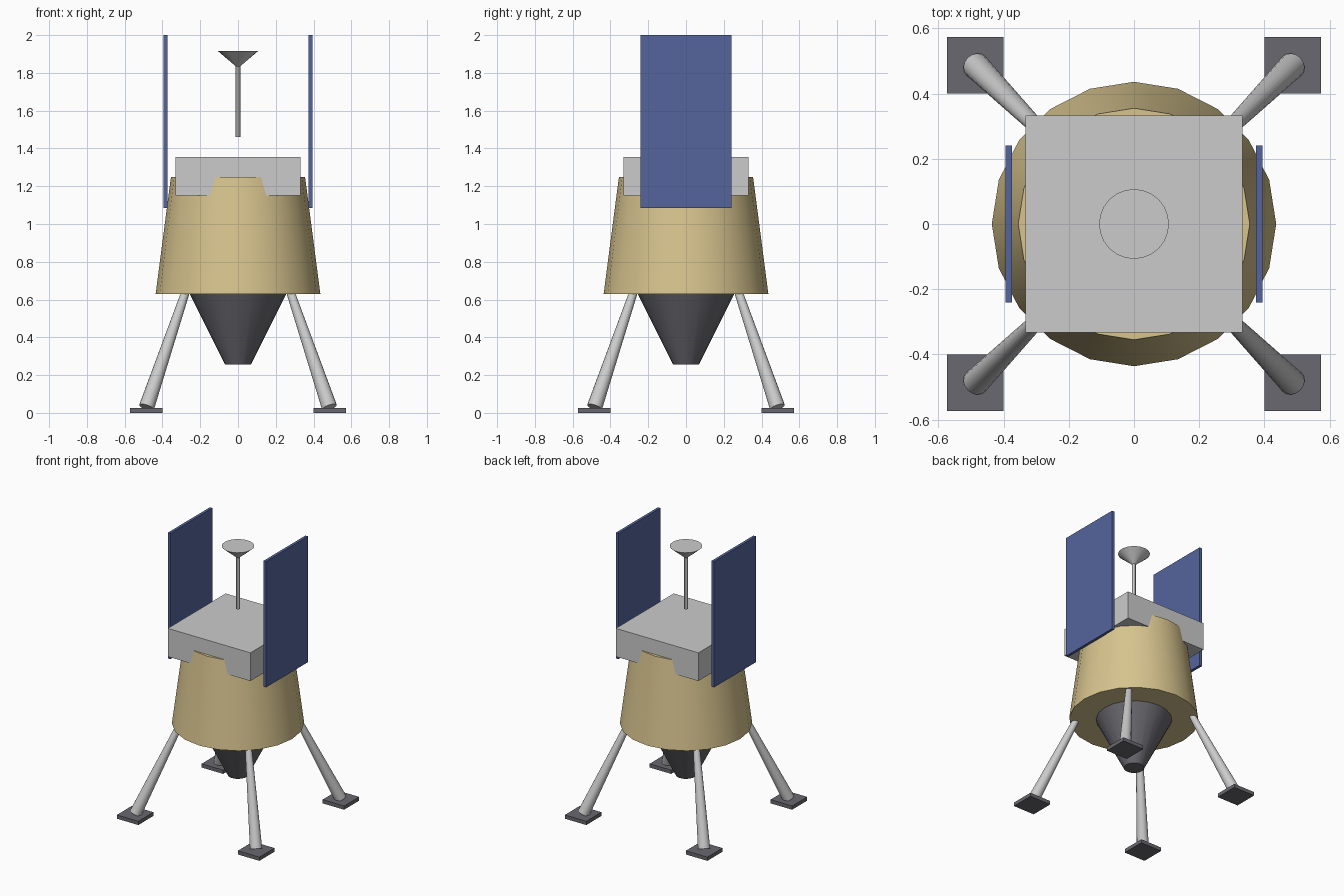
import bpy
from math import radians
from mathutils import Vector

if "Cube" in bpy.data.objects:
    bpy.data.objects.remove(bpy.data.objects["Cube"])


def material(name, rgb):
    m = bpy.data.materials.new(name)
    m.diffuse_color = (*rgb, 1)
    m.use_nodes = True
    m.node_tree.nodes["Principled BSDF"].inputs["Base Color"].default_value = m.diffuse_color
    return m


gold = material("gold_foil", (0.68, 0.55, 0.27))
blue = material("solar_blue", (0.09, 0.13, 0.34))
dark = material("dark_metal", (0.14, 0.14, 0.16))


def finish(name, mat):
    o = bpy.context.object
    o.name = o.data.name = name
    if mat:
        o.data.materials.append(mat)
    return o


def box(name, lo, hi, mat=None):
    lo, hi = Vector(lo), Vector(hi)
    bpy.ops.mesh.primitive_cube_add(size=1, location=(lo + hi) / 2)
    o = finish(name, mat)
    o.scale = hi - lo
    bpy.ops.object.transform_apply(location=False, rotation=False, scale=True)
    return o


def taper(name, a, b, r1, r2, sides, mat=None):
    """Capped cone from point a (radius r1) to point b (radius r2)."""
    a, b = Vector(a), Vector(b)
    d = b - a
    bpy.ops.mesh.primitive_cone_add(
        vertices=sides, radius1=r1, radius2=r2, depth=d.length,
        location=(a + b) / 2,
        rotation=Vector((0, 0, 1)).rotation_difference(d).to_euler())
    o = finish(name, mat)
    bpy.ops.object.shade_smooth_by_angle(angle=radians(30))
    return o


# Hull, equipment deck and engine nozzle
taper("hull", (0, 0, 0.63), (0, 0, 1.25), 0.436, 0.355, 20, gold)
box("equipment_deck", (-0.332, -0.332, 1.15), (0.332, 0.332, 1.355))
taper("engine_nozzle", (0, 0, 0.255), (0, 0, 0.635), 0.068, 0.258, 20, dark)

# Antenna mast and dish
taper("antenna_mast", (0, 0, 1.46), (0, 0, 1.845), 0.012, 0.012, 12)
taper("antenna_dish", (0, 0, 1.835), (0, 0, 1.916), 0.012, 0.107, 24)

# Solar panels
for side, s in (("left", -1), ("right", 1)):
    xs = sorted((s * 0.374, s * 0.394))
    box(f"solar_panel_{side}", (xs[0], -0.24, 1.085), (xs[1], 0.24, 2.0), blue)

# Landing legs with foot pads
for side, sx in (("left", -1), ("right", 1)):
    for end, sy in (("front", -1), ("back", 1)):
        taper(f"leg_{end}_{side}", (sx * 0.484, sy * 0.484, 0.03),
              (sx * 0.276, sy * 0.276, 0.645), 0.041, 0.022, 16)
        c = Vector((sx * 0.4865, sy * 0.4865, 0))
        box(f"foot_pad_{end}_{side}", c - Vector((0.0865, 0.0865, 0)),
            c + Vector((0.0865, 0.0865, 0.027)), dark)
